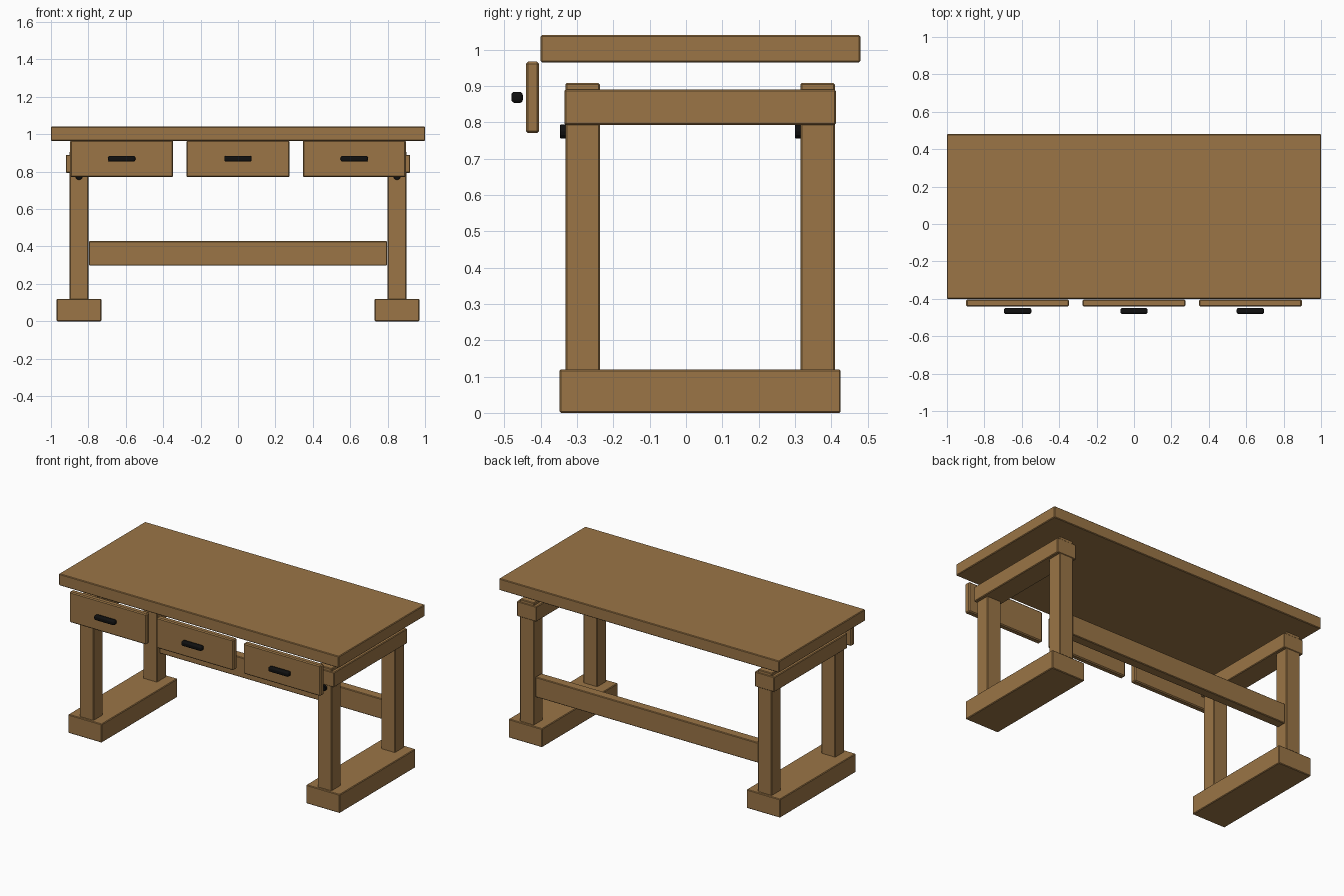
import bpy
import math

cube = bpy.data.objects.get("Cube")
if cube:
    bpy.data.objects.remove(cube, do_unlink=True)


def make_material(name, colour):
    mat = bpy.data.materials.new(name)
    mat.use_nodes = True
    mat.diffuse_color = colour
    mat.node_tree.nodes["Principled BSDF"].inputs["Base Color"].default_value = colour
    return mat


wood = make_material("warm_wood", (0.325, 0.178, 0.061, 1))
black = make_material("black_metal", (0.005, 0.005, 0.005, 1))


def finish(obj, name, mat, bevel, segments=1):
    obj.name = name
    obj.data.materials.append(mat)
    mod = obj.modifiers.new("soft_edges", "BEVEL")
    mod.width = bevel
    mod.segments = segments
    return obj


def box(name, x, y, z, mat=wood, bevel=0.004, segments=1):
    """Box spanning the given (low, high) ranges."""
    spans = (x, y, z)
    bpy.ops.mesh.primitive_cube_add(size=1, location=[(a + b) / 2 for a, b in spans])
    obj = bpy.context.object
    obj.scale = [b - a for a, b in spans]
    bpy.ops.object.transform_apply(location=False, rotation=False, scale=True)
    return finish(obj, name, mat, bevel, segments)


def around(centre, width):
    return (centre - width / 2, centre + width / 2)


# Table top
box("table_top", (-1, 1), (-0.40, 0.48), (0.965, 1.04))

# Two trestle ends: foot, upper rail, posts and bolts
for side, sx in (("left", 1), ("right", -1)):
    cx = sx * 0.85
    box(side + "_foot", around(cx, 0.24), (-0.348, 0.426), (0, 0.12))
    box(side + "_upper_rail", around(cx, 0.14), (-0.335, 0.413), (0.793, 0.89))
    for end, y0 in (("front", -0.332), ("back", 0.315)):
        box(f"{side}_{end}_leg", around(cx, 0.10), (y0, y0 + 0.095), (0.115, 0.908))
        bpy.ops.mesh.primitive_cylinder_add(
            vertices=12, radius=0.019, depth=0.018,
            location=(cx, y0 - 0.006, 0.775), rotation=(math.pi / 2, 0, 0))
        finish(bpy.context.object, f"{side}_{end}_bolt", black, 0.002)

# Long stretcher between the back legs
box("back_stretcher", (-0.797, 0.797), (0.338, 0.40), (0.298, 0.428))

# Drawer fronts and rounded bar handles
for name, cx in (("right", -0.622), ("middle", 0), ("left", 0.622)):
    box(name + "_drawer_front", around(cx, 0.55), (-0.441, -0.404), (0.77, 0.967), bevel=0.006)
    handle = box(name + "_drawer_handle", around(cx, 0.146), (-0.481, -0.449),
                 (0.853, 0.884), black, 0.01, 3)
    bpy.ops.object.shade_smooth_by_angle(angle=math.radians(35))
